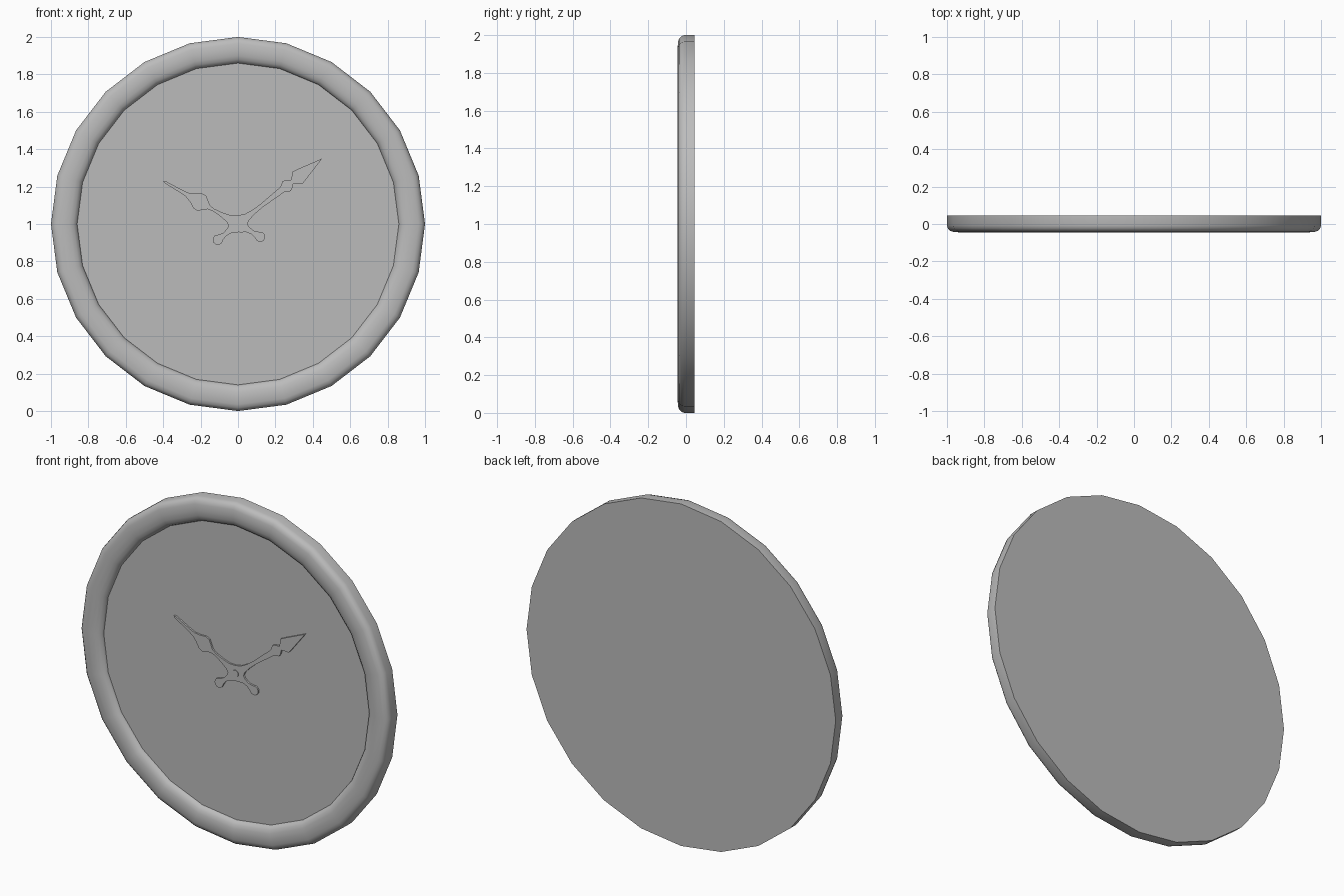
import bpy, bmesh, math
from mathutils import Vector, Matrix

cube = bpy.data.objects.get("Cube")
if cube:
    bpy.data.objects.remove(cube, do_unlink=True)

grey = bpy.data.materials.new("plain grey")
grey.use_nodes = True
colour = (0.5, 0.5, 0.5, 1)
grey.diffuse_color = colour
grey.node_tree.nodes["Principled BSDF"].inputs["Base Color"].default_value = colour

CENTRE = Vector((0, 0, 1))
FACE_Y = -0.012


def finish(bm, name):
    bmesh.ops.remove_doubles(bm, verts=bm.verts, dist=0.0005)
    bmesh.ops.recalc_face_normals(bm, faces=bm.faces)
    mesh = bpy.data.meshes.new(name)
    bm.to_mesh(mesh)
    bm.free()
    mesh.materials.append(grey)
    obj = bpy.data.objects.new(name, mesh)
    obj.location = CENTRE
    bpy.context.collection.objects.link(obj)
    bpy.ops.object.select_all(action='DESELECT')
    obj.select_set(True)
    bpy.context.view_layer.objects.active = obj
    bpy.ops.object.shade_smooth_by_angle(angle=math.radians(32))
    return obj


def lathe(name, profile, steps):
    """Turn a (radius, y) profile around the y axis."""
    bm = bmesh.new()
    verts = [bm.verts.new((0, y, r)) for r, y in profile]
    edges = [bm.edges.new(pair) for pair in zip(verts, verts[1:])]
    bmesh.ops.spin(bm, geom=verts + edges, cent=(0, 0, 0), axis=(0, 1, 0),
                   angle=math.tau, steps=steps)
    return finish(bm, name)


def hand(name, half, tip, back, front):
    """Extrude a symmetric hand outline of (length, half width) points toward the tip."""
    along = Vector((tip[0], 0, tip[1])).normalized()
    across = Vector((-along.z, 0, along.x))
    # Round counterweight, narrow tail and hub share the same outline
    ball = [(-0.137 - 0.027 * math.cos(a), 0.027 * math.sin(a))
            for a in (math.pi * i / 8 for i in range(7))]
    shared = ball + [(-0.09, 0.011), (-0.06, 0.016), (-0.03, 0.034),
                     (0, 0.042), (0.03, 0.036), (0.06, 0.02)]
    upper = shared + half
    outline = upper + [(u, -w) for u, w in reversed(upper) if w > 0.0001]
    bm = bmesh.new()
    face = bm.faces.new([bm.verts.new(along * u + across * w + Vector((0, back, 0)))
                         for u, w in outline])
    out = bmesh.ops.extrude_face_region(bm, geom=[face])
    bmesh.ops.translate(bm, vec=(0, front - back, 0),
                        verts=[v for v in out["geom"] if isinstance(v, bmesh.types.BMVert)])
    return finish(bm, name)


# Rounded rim with a flat back
lathe("rim", [(0, 0.045), (1, 0.045), (1, -0.008), (0.995, -0.024), (0.983, -0.036),
              (0.965, -0.042), (0.93, -0.045), (0.9, -0.042), (0.88, -0.035),
              (0.866, -0.024), (0.86, FACE_Y), (0.86, 0.04)], 24)

# Flat dial
lathe("dial", [(0, FACE_Y), (0.86, FACE_Y)], 24)

# Hour hand: leaf near the middle and a thin point
hand("hour_hand", [(0.1, 0.012), (0.15, 0.007), (0.18, 0.012), (0.205, 0.032),
                   (0.225, 0.047), (0.25, 0.045), (0.28, 0.026), (0.315, 0.012),
                   (0.35, 0.009), (0.45, 0.006), (0.462, 0)],
     (-0.4, 0.23), FACE_Y, -0.022)

# Minute hand: slim shaft, small collar and spearhead
hand("minute_hand", [(0.1, 0.013), (0.16, 0.01), (0.25, 0.015), (0.3, 0.017), (0.33, 0.034),
                     (0.345, 0.028), (0.367, 0.011), (0.385, 0.026), (0.402, 0.042),
                     (0.43, 0.036), (0.57, 0)],
     (0.45, 0.35), FACE_Y, -0.023)

# Centre pin
lathe("centre_pin", [(0, FACE_Y), (0.02, FACE_Y), (0.02, -0.027), (0, -0.027)], 16)
